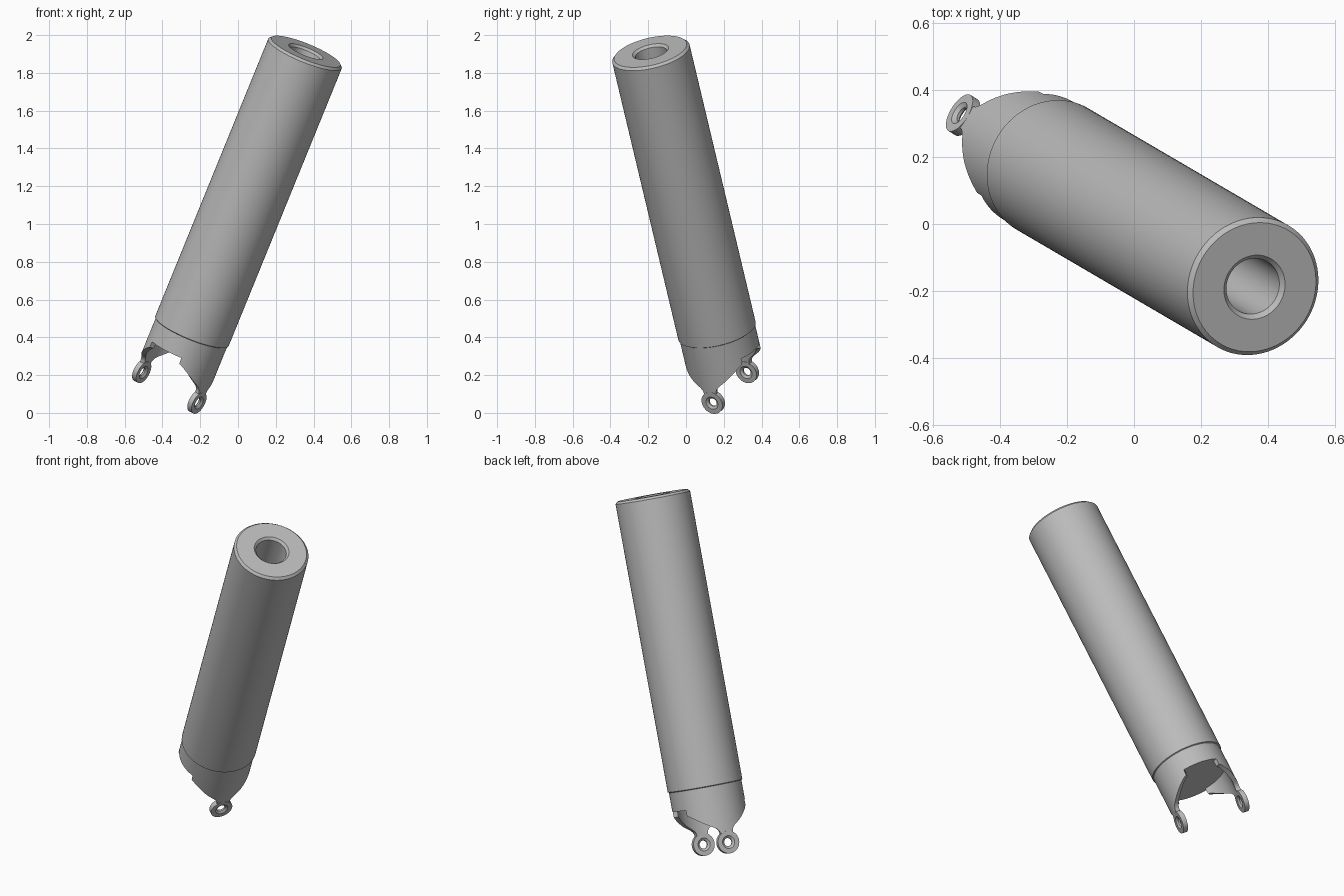
import bpy, bmesh, math
from mathutils import Matrix, Vector

if "Cube" in bpy.data.objects:
    bpy.data.objects.remove(bpy.data.objects["Cube"])

grey = bpy.data.materials.new("plain_grey")
grey.use_nodes = True
COLOR = (0.5, 0.5, 0.5, 1)
grey.diffuse_color = COLOR
grey.node_tree.nodes["Principled BSDF"].inputs["Base Color"].default_value = COLOR

# Leaning frame: local z runs up the tube, local x points at the lower lug
up = Vector((0.3685, -0.2155, 0.9046)).normalized()
side = Vector((0.765, -0.472, -0.439))
side = (side - up * side.dot(up)).normalized()
back = up.cross(side)
FRAME = Matrix((side, back, up)).transposed().to_4x4()
FRAME.translation = (-0.245, 0.165, 0.43)


def finish(bm, name, local=Matrix()):
    bmesh.ops.remove_doubles(bm, verts=bm.verts, dist=1e-5)
    bmesh.ops.recalc_face_normals(bm, faces=bm.faces)
    mesh = bpy.data.meshes.new(name)
    bm.to_mesh(mesh)
    bm.free()
    mesh.materials.append(grey)
    obj = bpy.data.objects.new(name, mesh)
    bpy.context.collection.objects.link(obj)
    obj.matrix_world = FRAME @ local
    bpy.ops.object.select_all(action='DESELECT')
    obj.select_set(True)
    bpy.context.view_layer.objects.active = obj
    bpy.ops.object.shade_smooth_by_angle(angle=math.radians(30))
    return obj


def lathe(name, profile, steps, local=Matrix(), closed=False):
    """Revolve (radius, height) points about local z."""
    bm = bmesh.new()
    pts = profile + profile[:1] if closed else profile
    verts = [bm.verts.new((r, 0, z)) for r, z in pts]
    edges = [bm.edges.new(p) for p in zip(verts, verts[1:])]
    bmesh.ops.spin(bm, geom=verts + edges, cent=(0, 0, 0), axis=(0, 0, 1),
                   angle=math.tau, steps=steps, use_merge=True)
    return finish(bm, name, local)


# Main tube with chamfered rims and a deep bore
R, TOP, BORE = 0.21, 1.64, 0.085
lathe("main_tube", [
    (0, 0), (R - 0.006, 0), (R, 0.004), (R, TOP - 0.013), (R - 0.013, TOP),
    (0.098, TOP), (BORE, TOP - 0.013), (BORE, 0.5), (0, 0.5)], 96)

# Solid plug that closes the sleeve
OUT, INN, SLOT = 0.204, 0.178, 0.108
lathe("sleeve_plug", [(0, 0), (INN + 0.01, 0), (INN + 0.01, -SLOT), (0, -SLOT)], 96)

# Lower edge of the sleeve: angle away from the lug, depth below the tube
EDGE = [(0, 0.28), (10.5, 0.275), (11, 0.257), (13, 0.245), (16, 0.235),
        (20, 0.226), (26, 0.214), (33, 0.199), (42, 0.178), (51, 0.158),
        (57, 0.146), (60, 0.142), (60.5, SLOT), (90, SLOT)]


def depth(angle):
    for (a0, d0), (a1, d1) in zip(EDGE, EDGE[1:]):
        if angle <= a1:
            return d0 + (d1 - d0) * (angle - a0) / (a1 - a0)
    return SLOT


# Forked sleeve: a thin wall whose lower edge follows the curve above
quarter = sorted({a for a, _ in EDGE} | set(range(0, 91, 3)))
half = quarter + [180 - a for a in reversed(quarter[:-1])]
columns = half + [a + 180 for a in half[1:-1]]
bm = bmesh.new()
rings = []
for a in columns:
    fold = min(a % 180, 180 - a % 180)
    c, s = math.cos(math.radians(a)), math.sin(math.radians(a))
    d = depth(fold)
    rings.append([bm.verts.new((r * c, r * s, z)) for r, z in
                  ((OUT, 0), (OUT, -d), (INN, -d), (INN, 0))])
for p, q in zip(rings, rings[1:] + rings[:1]):
    for i in range(4):
        j = (i + 1) % 4
        bm.faces.new((p[i], p[j], q[j], q[i]))
finish(bm, "forked_sleeve")

# Round lugs with countersunk holes, one on each fork arm
T = 0.014
LUG = [(0.063, -T), (0.063, T), (0.036, T), (0.023, T / 3),
       (0.023, -T / 3), (0.036, -T)]
for name, sign in (("lower_lug", 1), ("upper_lug", -1)):
    place = Matrix.Translation((sign * 0.19, 0, -0.322)) @ Matrix.Rotation(math.pi / 2, 4, 'Y')
    lathe(name, LUG, 40, place, closed=True)
